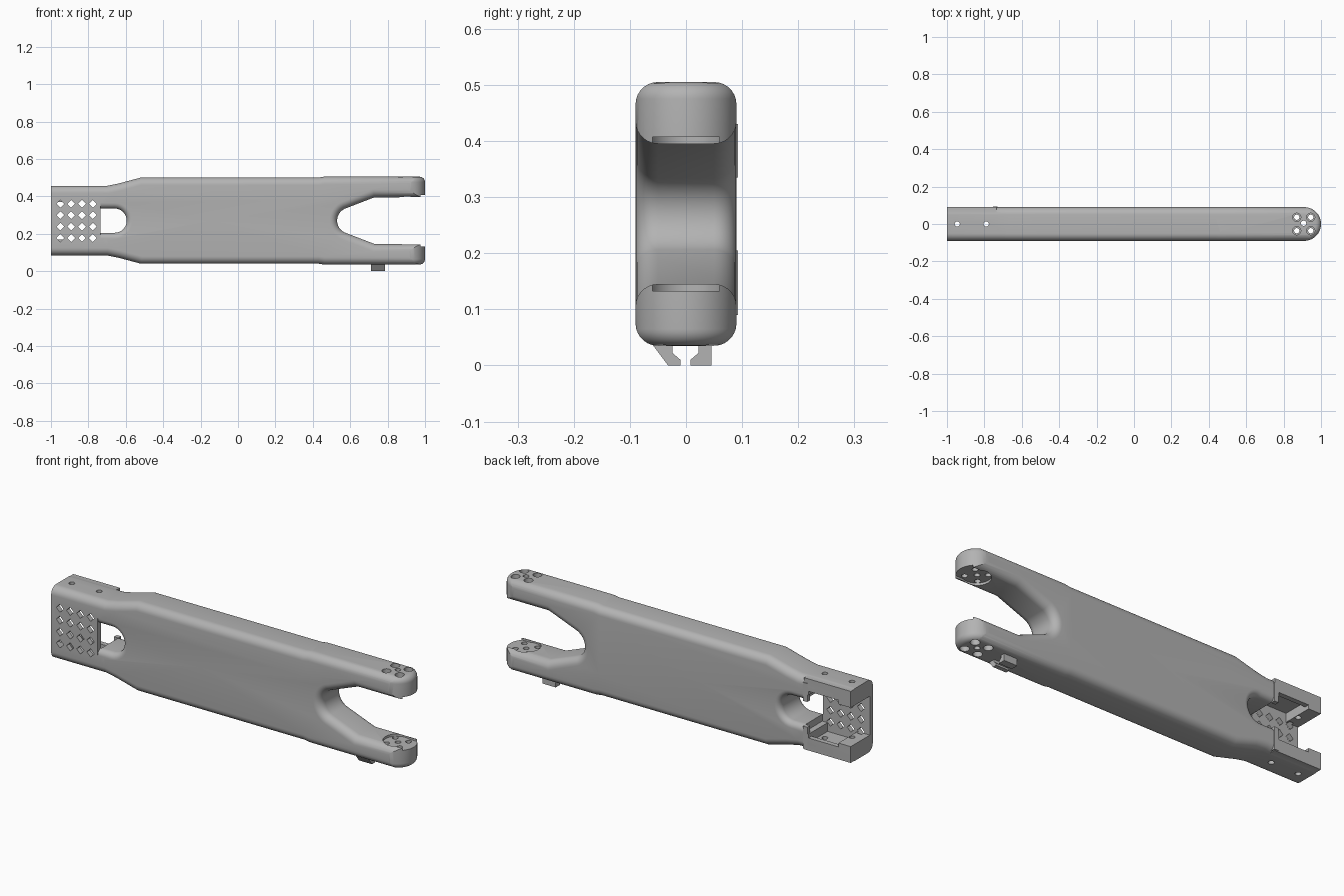
import bpy, bmesh, math
from mathutils import Matrix

if "Cube" in bpy.data.objects:
    bpy.data.objects.remove(bpy.data.objects["Cube"])

MID = 0.27      # height of the symmetry plane
HALF = 0.09     # half thickness of the arm

grey = bpy.data.materials.new("plain grey")
grey.use_nodes = True
grey.diffuse_color = (0.45, 0.45, 0.45, 1)
grey.node_tree.nodes["Principled BSDF"].inputs["Base Color"].default_value = grey.diffuse_color


def finish(bm, name):
    bmesh.ops.recalc_face_normals(bm, faces=bm.faces)
    mesh = bpy.data.meshes.new(name)
    bm.to_mesh(mesh)
    bm.free()
    mesh.materials.append(grey)
    obj = bpy.data.objects.new(name, mesh)
    bpy.context.collection.objects.link(obj)
    return obj


def loft(name, rings, round_caps=0):
    """Skin equal-length rings of 3D points, with optional rounded end rims."""
    bm = bmesh.new()
    loops = [[bm.verts.new(p) for p in ring] for ring in rings]
    n = len(loops[0])
    for a, b in zip(loops, loops[1:]):
        for i in range(n):
            j = (i + 1) % n
            bm.faces.new((a[i], a[j], b[j], b[i]))
    caps = [bm.faces.new(loops[0]), bm.faces.new(loops[-1])]
    bmesh.ops.recalc_face_normals(bm, faces=bm.faces)
    if round_caps:
        rim = [e for f in caps for e in f.edges]
        bmesh.ops.bevel(bm, geom=rim, offset=round_caps, offset_type='OFFSET',
                        segments=7, profile=0.5, affect='EDGES', clamp_overlap=False)
    return finish(bm, name)


def box(name, x, y, z):
    ring = lambda h: [(x[0], y[0], h), (x[1], y[0], h), (x[1], y[1], h), (x[0], y[1], h)]
    return loft(name, [ring(z[0]), ring(z[1])])


def rod(name, centre, radius, length, sides=24, axis='Z'):
    bm = bmesh.new()
    bmesh.ops.create_cone(bm, cap_ends=True, segments=sides, radius1=radius,
                          radius2=radius, depth=length)
    if axis == 'Y':
        bmesh.ops.rotate(bm, verts=bm.verts, matrix=Matrix.Rotation(math.pi / 2, 3, 'X'))
    bmesh.ops.translate(bm, verts=bm.verts, vec=centre)
    return finish(bm, name)


def arc(cx, cz, r, start, end, steps=16):
    angles = [math.radians(start + (end - start) * i / steps) for i in range(steps + 1)]
    return [(cx + r * math.cos(a), cz + r * math.sin(a)) for a in angles]


def combine(target, other, operation):
    mod = target.modifiers.new(operation.lower(), 'BOOLEAN')
    mod.operation, mod.solver, mod.object = operation, 'EXACT', other
    bpy.context.view_layer.objects.active = target
    bpy.ops.object.modifier_apply(modifier=mod.name)
    bpy.data.objects.remove(other)


def cut(other):
    combine(arm, other, 'DIFFERENCE')


# Arm: forked side profile with rounded rims
top = [(-1.1, 0.186), (-0.70, 0.186), (-0.64, 0.198), (-0.52, 0.23), (0.43, 0.23),
       (0.46, 0.235), (1.1, 0.235), (1.1, 0.125), (0.73, 0.125)]
bottom = [(x, -z) for x, z in reversed(top)]
outline = top + arc(0.60, 0, 0.07, 115, 245) + bottom
arm = loft("fork_arm", [[(x, y, MID + z) for x, z in outline] for y in (-HALF, HALF)], 0.04)

# Round fork tips in plan
plan = [(-1.2, -HALF)] + arc(0.91, 0, HALF, -90, 90, 32) + [(-1.2, HALF)]
tip_shape = loft("tip_shape", [[(x, y, z) for x, y in plan] for z in (0.035, 0.505)], 0.03)
combine(arm, tip_shape, 'INTERSECT')

# Square-edged back half of the handle, then trim the end flat
combine(arm, box("handle_block", (-1.05, -0.735), (0.02, HALF), (0.086, 0.454)), 'UNION')
cut(box("end_trim", (-1.3, -1.0), (-0.3, 0.3), (-0.2, 0.8)))

# Through window with a flared rim
rings = []
FLARE = 0.03
steps = [math.radians(15 * i) for i in range(7)]
flare = [(HALF - FLARE + FLARE * math.sin(a), FLARE * (1 - math.cos(a))) for a in steps]
flare.append((HALF + 0.02, FLARE))
for y, grow in [(-y, g) for y, g in reversed(flare)] + flare:
    r = 0.065 + grow
    shape = [(-0.735, -r)] + arc(-0.66, 0, r, -90, 90) + [(-0.735, r)]
    rings.append([(x, y, MID + z) for x, z in shape])
cut(loft("window_cutter", rings))

# Handle cavity open to the back and the end, with a deeper pocket in each flange
cut(box("cavity_cutter", (-1.1, -0.73), (-0.065, 0.2), (0.17, 0.37)))
cut(box("pocket_cutter", (-0.93, -0.76), (-0.065, 0.065), (0.125, 0.415)))
cut(box("ledge_cutter", (-0.93, -0.76), (0.04, 0.2), (0.15, 0.39)))

# Grid of diamond vents in the front plate
for col in range(4):
    for row in range(4):
        spot = (-0.95 + 0.058 * col, -HALF, 0.177 + 0.061 * row)
        cut(rod("vent_cutter", spot, 0.021, 0.08, 4, 'Y'))

# Screw holes through the handle flanges
for x in (-0.945, -0.79):
    cut(rod("screw_cutter", (x, 0, MID), 0.014, 1))

# Fork tips: inner seats, through holes and outer counterbores
for side in (-1, 1):
    inner, outer = MID + side * 0.125, MID + side * 0.235
    cut(rod("seat_cutter", (0.905, 0, inner), 0.066, 0.024, 40))
    low, high = sorted((inner - side * 0.02, inner + side * 0.012))
    cut(box("seat_slot_cutter", (0.93, 1.1), (-0.06, 0.06), (low, high)))
    for x in (0.87, 0.945):
        for y in (-0.036, 0.036):
            cut(rod("counterbore_cutter", (x, y, outer), 0.022, 0.08))
            cut(rod("bolt_cutter", (x, y, MID + side * 0.18), 0.014, 0.3))
    cut(rod("centre_cutter", (0.907, 0.004, MID + side * 0.18), 0.014, 0.3))

# Cable hooks under the lower fork tine
hook_profiles = {
    "cable_hook_front": [(-0.062, 0.04), (-0.032, 0.0), (-0.01, 0.0), (-0.01, 0.01),
                         (-0.024, 0.022), (-0.024, 0.04)],
    "cable_hook_back": [(0.022, 0.04), (0.022, 0.022), (0.008, 0.01), (0.008, 0.0),
                        (0.045, 0.0), (0.045, 0.04)]}
parts = [arm]
for name, profile in hook_profiles.items():
    parts.append(loft(name, [[(x, y, z) for y, z in profile] for x in (0.71, 0.785)]))

# Thin raised lips where the cover meets the handle
for name, z in (("lower_lip", (0.09, 0.205)), ("upper_lip", (0.335, 0.43))):
    parts.append(box(name, (-0.755, -0.73), (0.07, 0.093), z))

# Smooth the rounded surfaces and keep hard edges crisp
bpy.ops.object.select_all(action='DESELECT')
for part in parts:
    part.select_set(True)
bpy.context.view_layer.objects.active = arm
bpy.ops.object.shade_smooth_by_angle(angle=math.radians(25))
